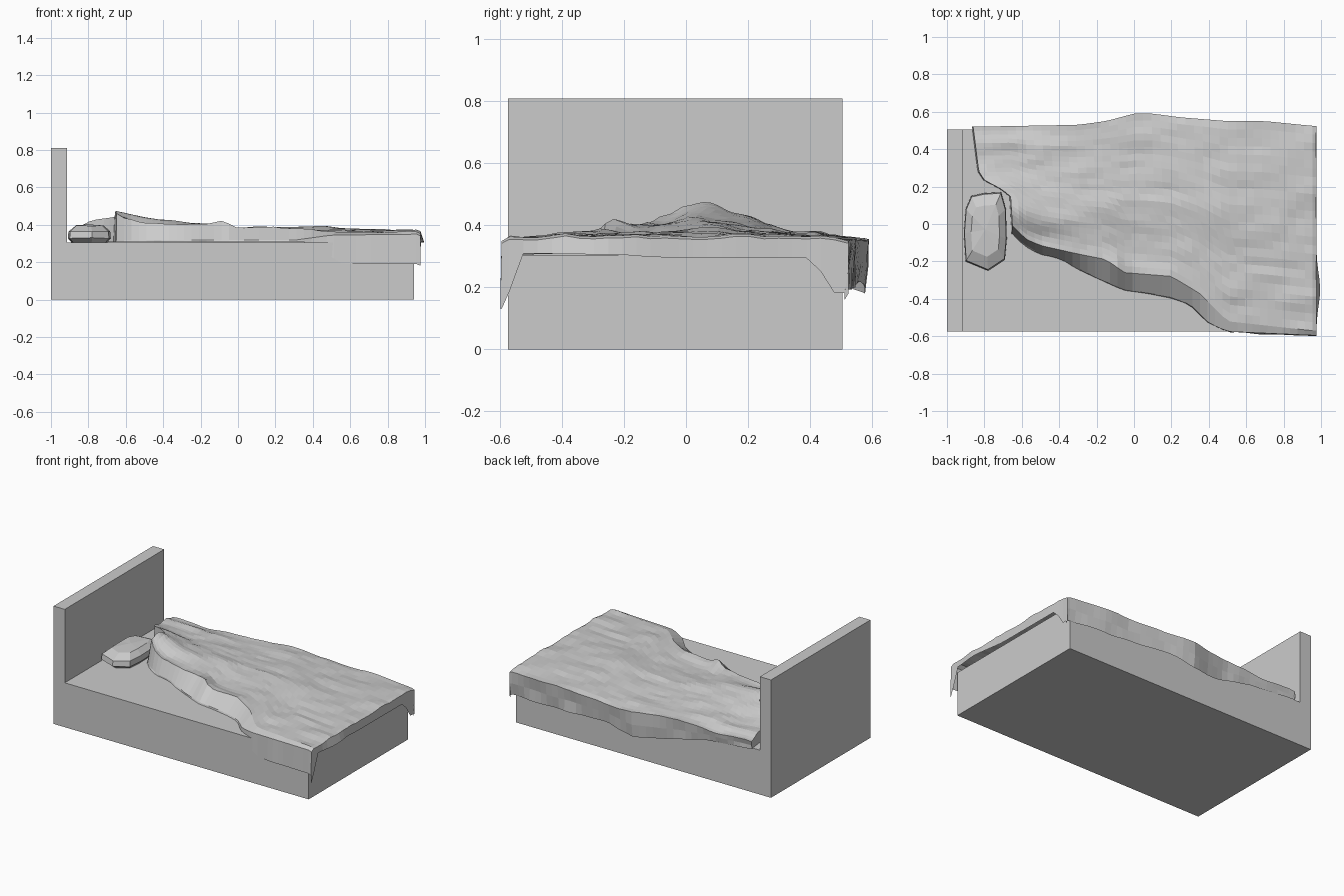
import bpy, bmesh, math
from mathutils import Vector, noise

if "Cube" in bpy.data.objects:
    bpy.data.objects.remove(bpy.data.objects["Cube"])


def lerp_table(x, pts):
    if x <= pts[0][0]:
        return pts[0][1]
    for (a, p), (b, q) in zip(pts, pts[1:]):
        if x <= b:
            return p + (q - p) * (x - a) / (b - a)
    return pts[-1][1]


def finish(bm, name):
    bmesh.ops.recalc_face_normals(bm, faces=bm.faces)
    me = bpy.data.meshes.new(name)
    bm.to_mesh(me)
    bm.free()
    ob = bpy.data.objects.new(name, me)
    bpy.context.collection.objects.link(ob)
    return ob


def box(name, lo, hi):
    bm = bmesh.new()
    bmesh.ops.create_cube(bm, size=1)
    for v in bm.verts:
        v.co = Vector([(lo[i] + hi[i]) / 2 + v.co[i] * (hi[i] - lo[i]) for i in range(3)])
    return finish(bm, name)


def skin(bm, rows, closed=False):
    vr = [[bm.verts.new(p) for p in r] for r in rows]
    for a, b in zip(vr, vr[1:]):
        n = len(a)
        for i in range(n if closed else n - 1):
            k = (i + 1) % n
            bm.faces.new((a[i], a[k], b[k], b[i]))
    return vr


# bed frame
box("mattress_base", (-0.915, -0.575, 0), (0.94, 0.505, 0.305))
box("headboard", (-1, -0.575, 0), (-0.915, 0.505, 0.81))

# pillow: stacked outlines
outline = [(-0.87, 0.15), (-0.80, 0.165), (-0.71, 0.17), (-0.685, 0.08), (-0.68, -0.08),
           (-0.69, -0.19), (-0.78, -0.25), (-0.9, -0.2), (-0.91, -0.05), (-0.9, 0.08)]
cx, cy = -0.795, -0.03
bm = bmesh.new()
rings = []
for z, s in ((0.304, 0.82), (0.33, 1.0), (0.365, 0.97), (0.395, 0.66)):
    rings.append([(cx + (x - cx) * s, cy + (y - cy) * s,
                   z + (0.006 * noise.noise((x * 9, y * 9, z * 9)) if z > 0.31 else 0))
                  for x, y in outline])
vr = skin(bm, rings, True)
bm.faces.new(vr[0])
top = bm.verts.new((cx, cy, 0.402))
for i, v in enumerate(vr[-1]):
    bm.faces.new((v, vr[-1][(i + 1) % len(outline)], top))
finish(bm, "pillow")

# blanket outline and height curves along the bed
EDGE_Y = [(-0.65, -0.05), (-0.6, -0.10), (-0.5, -0.16), (-0.38, -0.19), (-0.2, -0.29), (-0.05, -0.35),
          (0.2, -0.39), (0.3, -0.43), (0.4, -0.53), (0.5, -0.575), (0.95, -0.595)]
RIDGE_Y = [(-0.65, -0.01), (-0.58, -0.08), (-0.5, -0.115), (-0.3, -0.16), (-0.15, -0.19), (-0.05, -0.26),
           (0.2, -0.28), (0.35, -0.37), (0.5, -0.52), (0.95, -0.57)]
RIDGE_Z = [(-0.65, 0.46), (-0.5, 0.42), (-0.3, 0.40), (-0.15, 0.40), (-0.08, 0.42), (0, 0.38),
           (0.3, 0.385), (0.5, 0.362), (0.95, 0.362)]
EDGE_Z = [(0.3, 0.318), (0.5, 0.345), (0.95, 0.35)]
HEM_Z = [(0.36, 0.308), (0.45, 0.26), (0.56, 0.19), (0.95, 0.19)]
BACK_Y = [(-0.86, 0.52), (-0.3, 0.53), (-0.15, 0.55), (0, 0.59), (0.1, 0.59), (0.25, 0.57),
          (0.5, 0.55), (0.7, 0.55), (0.95, 0.525)]
BACK_HEM = [(-0.86, 0.30), (-0.5, 0.27), (-0.2, 0.2), (0, 0.18), (0.2, 0.22), (0.5, 0.2), (0.95, 0.19)]
CREST = [(-0.72, 0.11), (-0.6, 0.085), (-0.4, 0.055), (-0.2, 0.035), (0, 0.012), (0.3, 0.022), (0.95, 0)]
HEAD_X = [(0, -0.65), (0.3, -0.66), (0.38, -0.72), (0.46, -0.80), (0.55, -0.83), (1, -0.86)]
FOOT_Z = [(-0.59, 0.13), (-0.565, 0.2), (-0.53, 0.31), (-0.2, 0.305), (-0.1, 0.297), (0.4, 0.295),
          (0.46, 0.22), (0.5, 0.14), (0.53, 0.19)]

NX, NT = 40, 24


def column_point(x, k):
    """k: 0 front hem, 1 front edge, 2..NT+2 the top, then the back drape."""
    ey, by = lerp_table(x, EDGE_Y), lerp_table(x, BACK_Y)
    ry, rz = lerp_table(x, RIDGE_Y), lerp_table(x, RIDGE_Z)
    if k == 0:
        return (x, ey - 0.004 + 0.008 * noise.noise((x * 8, 3, 0)), lerp_table(x, HEM_Z))
    if k == 1:
        return (x, ey, lerp_table(x, EDGE_Z))
    if k <= NT + 2:
        t = (k - 2) / NT
        y = ry + (by - ry) * t
        z = 0.368 + lerp_table(x, CREST) * math.exp(-((y - 0.05) / 0.19) ** 2)
        w = max(0, 1 - t * 8)
        z = z * (1 - w) + rz * w
        rough = 0.012 if x > -0.45 else 0.02
        z += rough * noise.noise((x * 4.5, y * 11, 0.4)) + 0.005 * noise.noise((x * 12, y * 20, 7))
        return (x, y, max(z - 0.012 * max(0, t * 6 - 5), 0.335))
    hem = lerp_table(x, BACK_HEM)
    f = (k - NT - 2) / 2
    pleat = 0.018 * noise.noise((x * 7, f * 3, 2)) * f
    return (x, max(by - 0.012 * f + pleat, 0.512), 0.352 + (hem - 0.352) * f)


rows = []
K = NT + 5
for i in range(NX + 1):
    row = []
    for k in range(K):
        t = min(max((k - 2) / NT, 0), 1)
        xh = lerp_table(t, HEAD_X)
        row.append(column_point(xh + (0.955 - xh) * i / NX, k))
    rows.append(row)

# tucked head edge and hanging foot edge
rows.insert(0, [(x - 0.006, y, min(z, 0.308)) for x, y, z in rows[0]])
last = rows[-1]
rows.append([(x + 0.02 + 0.008 * noise.noise((y * 6, 1, 1)), y, z - 0.008) for x, y, z in last])
rows.append([(0.975 + 0.02 * math.exp(-((y + 0.35) / 0.12) ** 2), y,
              min(z - 0.01, lerp_table(y, FOOT_Z))) for x, y, z in last])

bm = bmesh.new()
skin(bm, rows)
bmesh.ops.remove_doubles(bm, verts=bm.verts, dist=0.0005)
blanket = finish(bm, "blanket")
